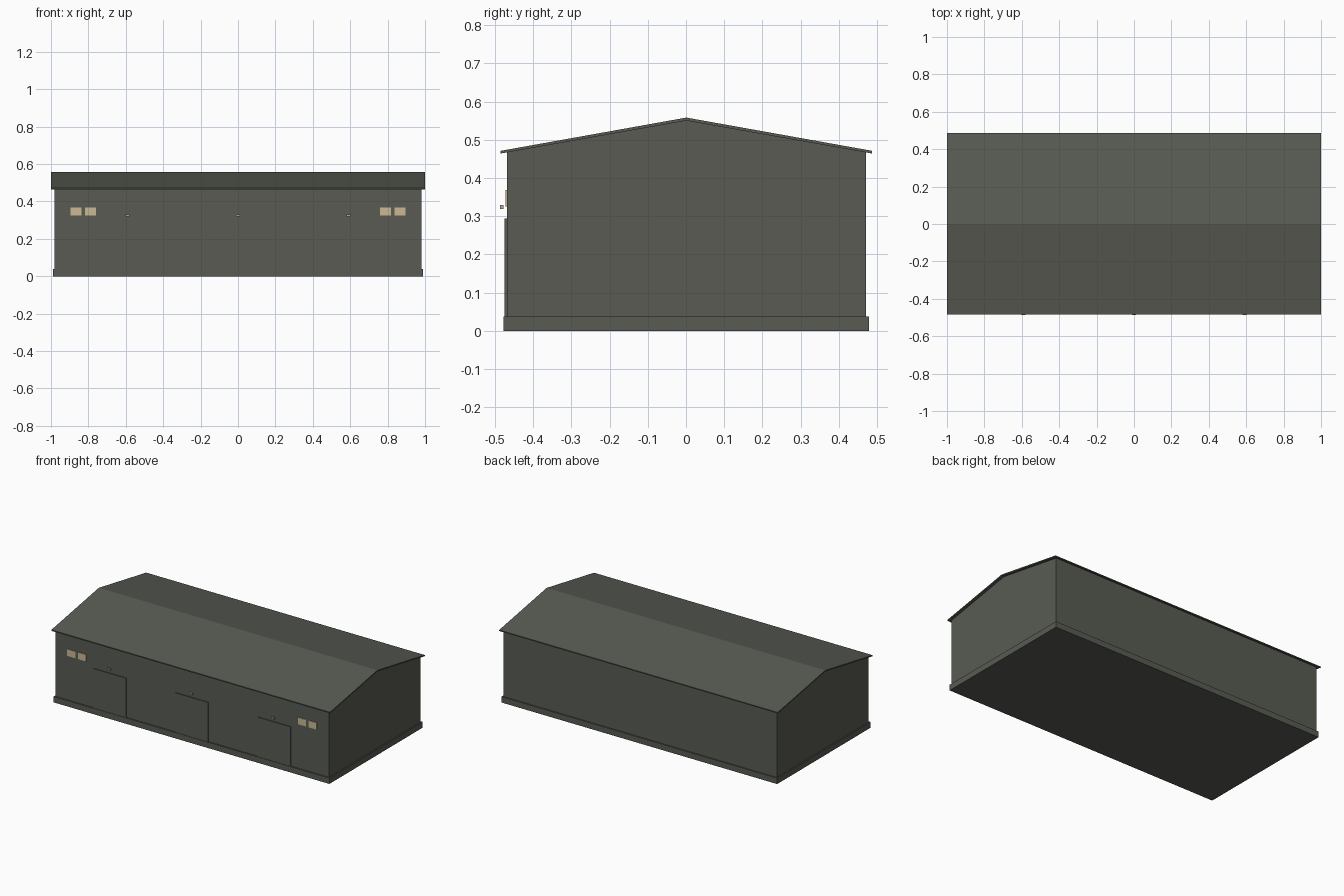
import bpy, bmesh

if "Cube" in bpy.data.objects:
    bpy.data.objects.remove(bpy.data.objects["Cube"])


def material(name, rgb):
    m = bpy.data.materials.new(name)
    m.diffuse_color = (*rgb, 1)
    m.use_nodes = True
    m.node_tree.nodes["Principled BSDF"].inputs["Base Color"].default_value = m.diffuse_color
    return m


GREY = material("olive grey cladding", (0.098, 0.105, 0.086))
GLASS = material("warm window", (0.60, 0.48, 0.30))
LAMP = material("lamp amber", (0.56, 0.38, 0.24))
YC = 0.001  # shed centre line in y


def extrude_profile(name, pts, half_x, mat):
    """Extrude a (y, z) outline along x."""
    bm = bmesh.new()
    face = bm.faces.new([bm.verts.new((-half_x, y + YC, z)) for y, z in pts])
    ext = bmesh.ops.extrude_face_region(bm, geom=[face])
    moved = [g for g in ext["geom"] if isinstance(g, bmesh.types.BMVert)]
    bmesh.ops.translate(bm, vec=(2 * half_x, 0, 0), verts=moved)
    bmesh.ops.recalc_face_normals(bm, faces=bm.faces)
    return finish(name, bm, mat)


def box(name, x, y, z, mat):
    """Box from (min, max) ranges."""
    bm = bmesh.new()
    bmesh.ops.create_cube(bm, size=1)
    for v in bm.verts:
        v.co = [r[0] if c < 0 else r[1] for c, r in zip(v.co, (x, y, z))]
    return finish(name, bm, mat)


def finish(name, bm, mat):
    me = bpy.data.meshes.new(name)
    bm.to_mesh(me)
    bm.free()
    me.materials.append(mat)
    ob = bpy.data.objects.new(name, me)
    bpy.context.collection.objects.link(ob)
    return ob


# gabled walls
extrude_profile("walls", [(-0.47, 0), (0.47, 0), (0.47, 0.468),
                          (0, 0.551), (-0.47, 0.468)], 0.982, GREY)

# plinth
box("plinth", (-0.99, 0.99), (YC - 0.478, YC + 0.478), (0, 0.038), GREY)

# thin pitched roof with overhang
extrude_profile("roof", [(-0.486, 0.464), (0, 0.55), (0.486, 0.464),
                         (0.486, 0.471), (0, 0.558), (-0.486, 0.471)], 1.0, GREY)

# three loading doors, each with a lamp above
for i, cx in enumerate((-0.59, 0, 0.59), 1):
    box(f"door_{i}", (cx - 0.118, cx + 0.118), (-0.4745, -0.468), (0.005, 0.294), GREY)
    box(f"lamp_{i}", (cx - 0.011, cx + 0.011), (-0.487, -0.477), (0.319, 0.329), LAMP)

# paired windows at both ends of the front
for side, s in (("left", -1), ("right", 1)):
    for i, cx in enumerate((0.789, 0.866), 1):
        box(f"window_{side}_{i}", (s * cx - 0.029, s * cx + 0.029),
            (-0.4725, -0.468), (0.325, 0.369), GLASS)
